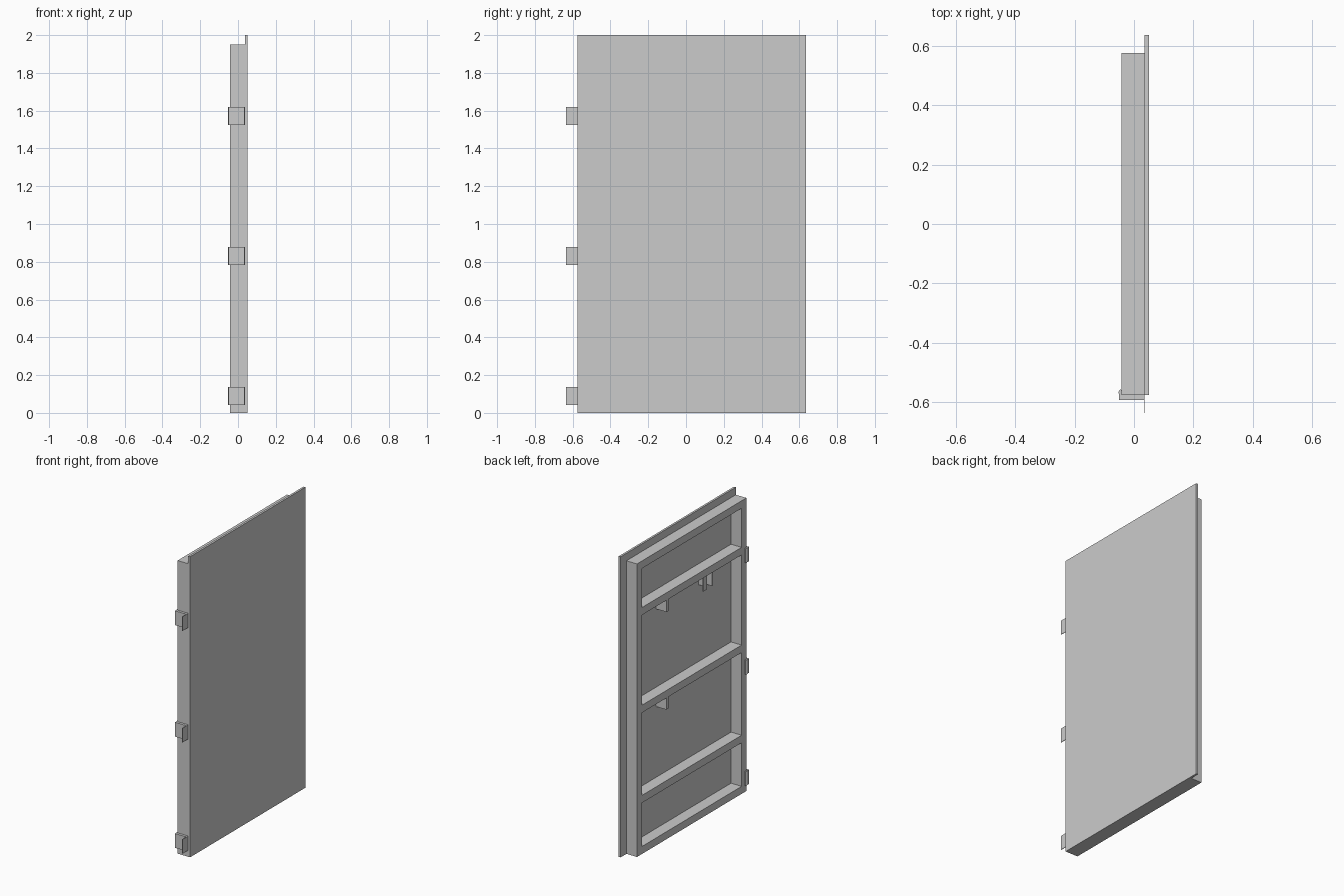
import bpy
import bmesh
import math

cube = bpy.data.objects.get("Cube")
if cube:
    bpy.data.objects.remove(cube, do_unlink=True)

# Single painted-metal colour
grey = bpy.data.materials.new("plain grey")
grey.use_nodes = True
colour = (0.6, 0.6, 0.6, 1)
grey.diffuse_color = colour
grey.node_tree.nodes["Principled BSDF"].inputs["Base Color"].default_value = colour


def finish(name, bm):
    bmesh.ops.recalc_face_normals(bm, faces=bm.faces)
    mesh = bpy.data.meshes.new(name)
    bm.to_mesh(mesh)
    bm.free()
    mesh.materials.append(grey)
    obj = bpy.data.objects.new(name, mesh)
    bpy.context.collection.objects.link(obj)
    return obj


def box(name, xs, ys, zs):
    bm = bmesh.new()
    bmesh.ops.create_cube(bm, size=1)
    for v in bm.verts:
        v.co = [r[0] if c < 0 else r[1] for c, r in zip(v.co, (xs, ys, zs))]
    return finish(name, bm)


def extrude_profile(name, points, z0, z1):
    """Raise a closed xy outline from z0 to z1."""
    bm = bmesh.new()
    face = bm.faces.new([bm.verts.new((x, y, z0)) for x, y in points])
    new = bmesh.ops.extrude_face_region(bm, geom=[face])["geom"]
    for v in new:
        if isinstance(v, bmesh.types.BMVert):
            v.co.z = z1
    return finish(name, bm)


# Main dimensions
BACK, SKIN, OUTER = -0.042, 0.036, 0.05
HALF, TOP, BAR = 0.575, 1.95, 0.05

# Flat door skin, overhanging the frame at the top and one side
box("door_panel", (SKIN, OUTER), (-HALF, 0.636), (0, 2))

# Frame in one piece: a ladder of bars around four openings
y_cuts = [-HALF, -HALF + BAR, HALF - BAR, HALF]
z_cuts = [0, BAR]
for rail in (0.34, 0.94, 1.59):
    z_cuts += [rail, rail + BAR]
z_cuts += [TOP - BAR, TOP]

bm = bmesh.new()
grid = [[bm.verts.new((BACK, y, z)) for z in z_cuts] for y in y_cuts]
for i in range(len(y_cuts) - 1):
    for j in range(len(z_cuts) - 1):
        if i == 1 and j % 2 == 1:
            continue
        bm.faces.new((grid[i][j], grid[i + 1][j],
                      grid[i + 1][j + 1], grid[i][j + 1]))
new = bmesh.ops.extrude_face_region(bm, geom=bm.faces[:])["geom"]
for v in new:
    if isinstance(v, bmesh.types.BMVert):
        v.co.x = SKIN
finish("door_frame", bm)

# Hinges: a folded plate with a hooked back edge and a thin leaf
hinge_outline = [
    (0.036, -0.635), (0.036, -0.575), (BACK, -0.575), (BACK, -0.558),
    (-0.047, -0.556), (-0.053, -0.565), (-0.05, -0.572),
    (-0.05, -0.592), (0.033, -0.592), (0.033, -0.635),
]
for n, z in enumerate((0.043, 0.783, 1.525), 1):
    extrude_profile(f"hinge_{n}", hinge_outline, z, z + 0.095)

# Angle brackets hanging below the upper two rails
for n, z in enumerate((1.59, 0.94), 1):
    outline = [(SKIN, 0.262), (-0.04, 0.262), (-0.04, 0.24),
               (-0.035, 0.24), (-0.035, 0.257), (SKIN, 0.257)]
    extrude_profile(f"angle_bracket_{n}", outline, z - 0.08, z)

# Latch bracket near the hinge side of the top rail
box("latch_plate", (-0.012, -0.007), (-0.205, -0.165), (1.475, 1.59))
box("latch_web", (-0.007, SKIN), (-0.19, -0.185), (1.5, 1.59))
box("latch_cheek", (-0.002, SKIN), (-0.275, -0.27), (1.47, 1.59))
